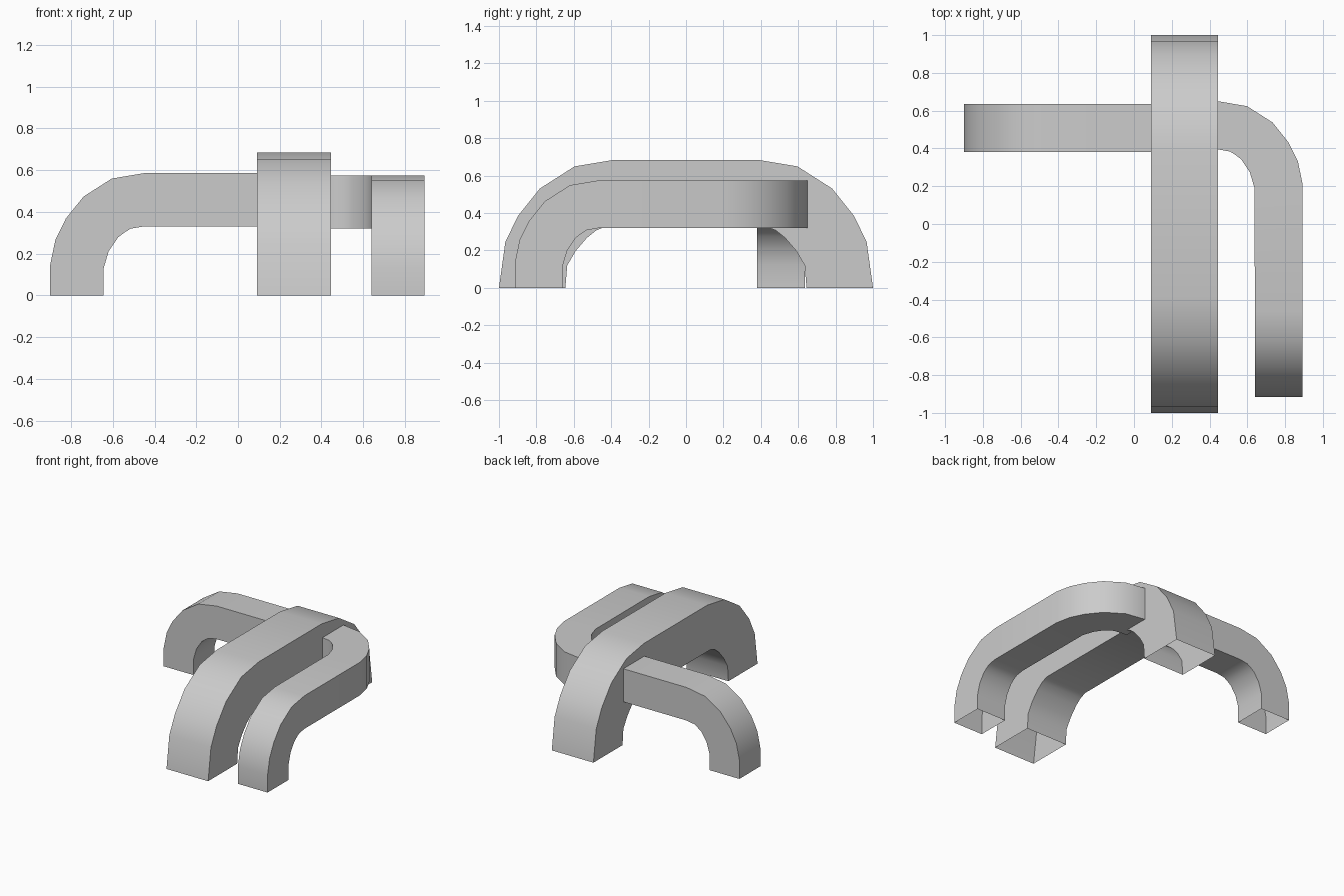
import bpy, bmesh, math

cube = bpy.data.objects.get("Cube")
if cube:
    bpy.data.objects.remove(cube, do_unlink=True)

grey = bpy.data.materials.new("light grey")
grey.use_nodes = True
colour = (0.6, 0.6, 0.6, 1)
grey.diffuse_color = colour
grey.node_tree.nodes["Principled BSDF"].inputs["Base Color"].default_value = colour

# Bend profile: (inset, drop) measured from the outer corner of an elbow
OUTER = [(0, .44), (.025, .32), (.075, .218), (.16, .112), (.295, .026), (.45, 0)]
INNER = [(.255, .46), (.28, .375), (.325, .308), (.355, .285), (.385, .266), (.45, .255)]
ARCH_INNER = [(.355, .685), (.365, .565), (.41, .488), (.47, .418), (.52, .378), (.57, .358)]


def tube(name, stations):
    """Skin a list of four-corner stations as an open-ended square tube."""
    bm = bmesh.new()
    rings = [[bm.verts.new(p) for p in ring] for ring in stations]
    for a, b in zip(rings, rings[1:]):
        for i in range(4):
            j = (i + 1) % 4
            bm.faces.new((a[i], a[j], b[j], b[i]))
    bmesh.ops.recalc_face_normals(bm, faces=bm.faces)
    mesh = bpy.data.meshes.new(name)
    bm.to_mesh(mesh)
    bm.free()
    mesh.materials.append(grey)
    obj = bpy.data.objects.new(name, mesh)
    bpy.context.collection.objects.link(obj)
    bpy.ops.object.select_all(action='DESELECT')
    obj.select_set(True)
    bpy.context.view_layer.objects.active = obj
    bpy.ops.object.shade_smooth_by_angle(angle=math.radians(40))
    return obj


def bend(outer, inner, place, low, high):
    """Stations of an elbow; place maps (inset, drop, width) to a point."""
    return [[place(*o, low), place(*o, high), place(*i, high), place(*i, low)]
            for o, i in zip(outer, inner)]


# Broad arch running front to back, both halves from one elbow
top = .685
arch_outer = [(a * 1.37, d * 1.37) for a, d in OUTER]
arch_outer[0] = (0, top)
front = bend(arch_outer, ARCH_INNER, lambda a, d, w: (w, a - 1, top - d), .09, .445)
back = [[(x, -y, z) for x, y, z in ring] for ring in reversed(front)]
tube("main_arch", front + back)

# Right side arm: foot, elbow, then straight into the arch
side = lambda a, d, w: (a - .9, w, .585 - d)
foot = [[(x, y, 0) for x, y, z in bend(OUTER, INNER, side, .38, .635)[0]]]
elbow = bend(OUTER, INNER, side, .38, .635)
end = [[(.2, y, z) for x, y, z in elbow[-1]]]
tube("right_arm", foot + elbow + end)

# Left front arm: foot, upright elbow, straight run, level elbow into the arch
elbow = bend(OUTER, INNER, lambda a, d, w: (w, a - .915, .575 - d), .64, .893)
foot = [[(x, y, 0) for x, y, z in elbow[0]]]
level = bend(OUTER, INNER, lambda a, d, w: (.893 - a, .65 - d, w), .32, .575)
# Reorder the level stations so their corners line up with the upright ones
level = [[inner_high, outer_high, outer_low, inner_low]
         for outer_low, outer_high, inner_high, inner_low in level]
end = [[(.4, y, z) for x, y, z in level[-1]]]
tube("left_arm", foot + elbow + level + end)
